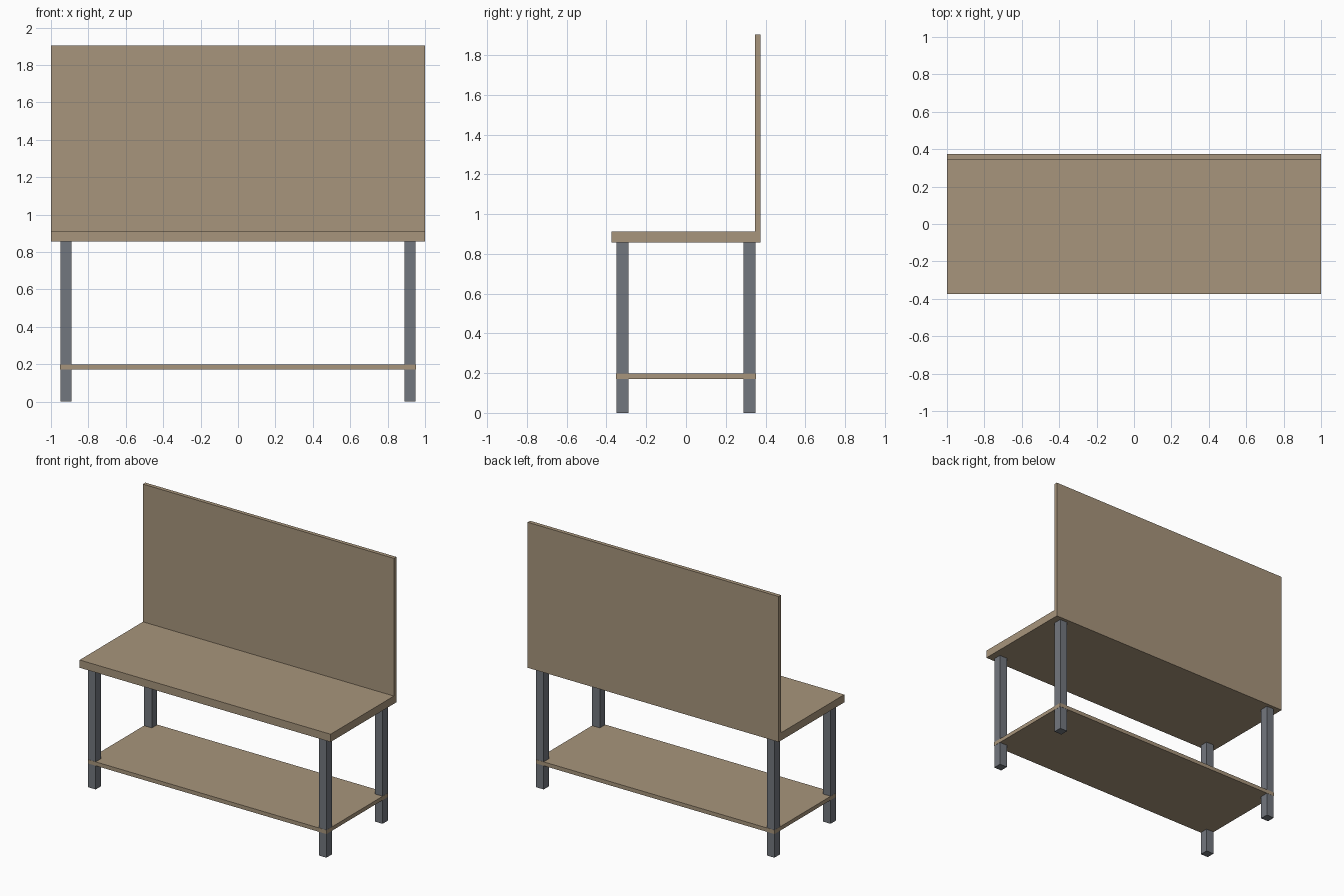
import bpy

default = bpy.data.objects.get("Cube")
if default:
    bpy.data.objects.remove(default, do_unlink=True)


def make_material(name, rgb):
    mat = bpy.data.materials.new(name)
    mat.use_nodes = True
    mat.diffuse_color = (*rgb, 1)
    mat.node_tree.nodes["Principled BSDF"].inputs["Base Color"].default_value = (*rgb, 1)
    return mat


def box(name, low, high, mat):
    """Flat-shaded box between two opposite corners."""
    center = [(a + b) / 2 for a, b in zip(low, high)]
    bpy.ops.mesh.primitive_cube_add(size=1, location=center)
    obj = bpy.context.object
    obj.name = name
    obj.scale = [b - a for a, b in zip(low, high)]
    bpy.ops.object.transform_apply(location=False, rotation=False, scale=True)
    obj.data.materials.append(mat)
    return obj


wood = make_material("tan wood", (0.39, 0.30, 0.20))
steel = make_material("grey steel", (0.171, 0.184, 0.209))

HALF_W, HALF_D = 1.0, 0.374      # worktop half extents
LEG_X, LEG_Y, LEG = 0.95, 0.35, 0.061
UNDER, TOP, HEIGHT = 0.856, 0.912, 1.904
BOARD = 0.028

# Worktop and upright back panel standing on its rear edge
box("worktop", (-HALF_W, -HALF_D, UNDER), (HALF_W, HALF_D, TOP), wood)
box("back_panel", (-HALF_W, HALF_D - BOARD, TOP), (HALF_W, HALF_D, HEIGHT), wood)

# Lower shelf, a hair proud of the legs so its edge wraps around them
lip = 0.001
box("lower_shelf", (-LEG_X - lip, -LEG_Y - lip, 0.171),
    (LEG_X + lip, LEG_Y + lip, 0.171 + BOARD), wood)

# Four square legs
for side, sx in (("left", 1), ("right", -1)):
    for end, sy in (("front", -1), ("back", 1)):
        xs = sorted((sx * LEG_X, sx * (LEG_X - LEG)))
        ys = sorted((sy * LEG_Y, sy * (LEG_Y - LEG)))
        box(f"{end}_{side}_leg", (xs[0], ys[0], 0), (xs[1], ys[1], UNDER), steel)
